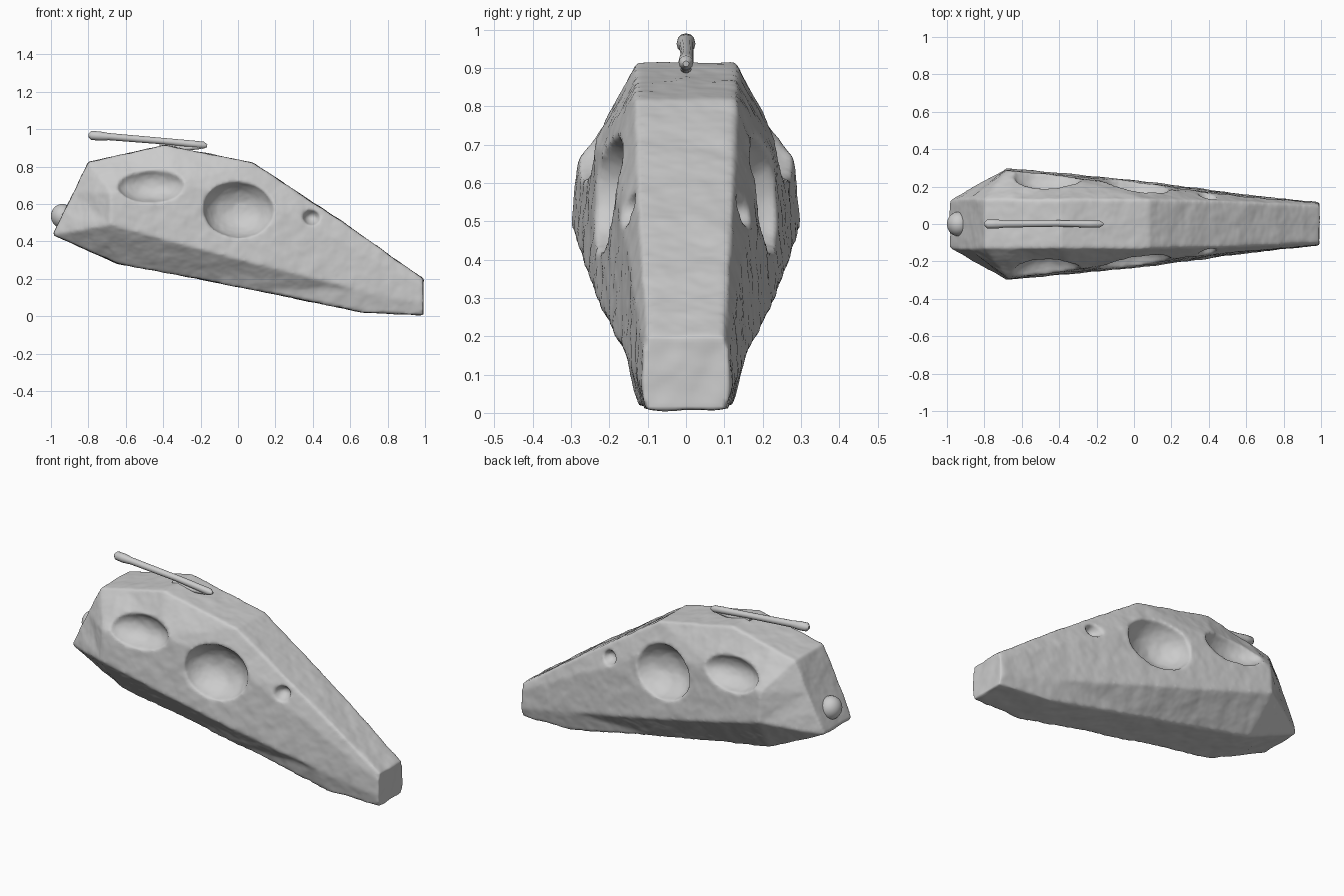
import bpy, bmesh
from mathutils import Vector

if "Cube" in bpy.data.objects:
    bpy.data.objects.remove(bpy.data.objects["Cube"])


def new_object(name, bm):
    bmesh.ops.recalc_face_normals(bm, faces=bm.faces)
    me = bpy.data.meshes.new(name)
    bm.to_mesh(me)
    bm.free()
    ob = bpy.data.objects.new(name, me)
    bpy.context.collection.objects.link(ob)
    return ob


def smooth(ob):
    for p in ob.data.polygons:
        p.use_smooth = True


def ellipsoid(name, loc, size):
    bm = bmesh.new()
    bmesh.ops.create_uvsphere(bm, u_segments=40, v_segments=24, radius=1)
    for v in bm.verts:
        v.co = Vector(a * b + c for a, b, c in zip(v.co, size, loc))
    ob = new_object(name, bm)
    smooth(ob)
    return ob


# Half sections from back to snout: crown edge, shoulder, cheek ridge, underside edge
stations = [
    [(-0.80, .13, .825), (-0.88, .135, .66), (-0.94, .135, .54), (-0.99, .125, .435)],
    [(-0.64, .13, .86), (-0.68, .285, .66), (-0.68, .30, .49), (-0.64, .15, .28)],
    [(-0.39, .13, .915), (-0.32, .24, .71), (-0.30, .265, .385), (-0.30, .135, .217)],
    [(0.08, .13, .82), (0.10, .195, .63), (0.10, .225, .28), (0.10, .13, .137)],
    [(0.55, .12, .51), (0.55, .15, .40), (0.62, .155, .15), (0.66, .125, .022)],
    [(0.99, .10, .20), (0.99, .112, .16), (0.99, .115, .06), (0.99, .105, .006)],
]
bm = bmesh.new()
rings = []
for st in stations:
    loop = st + [(x, -y, z) for x, y, z in reversed(st)]
    rings.append([bm.verts.new(p) for p in loop])
for a, b in zip(rings, rings[1:]):
    for i in range(8):
        j = (i + 1) % 8
        bm.faces.new((a[i], a[j], b[j], b[i]))
bm.faces.new(rings[0])
bm.faces.new(rings[-1])
bmesh.ops.triangulate(bm, faces=bm.faces)
skull = new_object("skull", bm)

# Eye sockets, temporal hollows and nostrils, mirrored
hollows = [
    ("eye_socket", (0.01, .245, .575), (.195, .16, .158)),
    ("temporal_hollow", (-0.46, .285, .71), (.19, .125, .105)),
    ("nostril", (0.395, .175, .53), (.05, .075, .042)),
]
for name, (x, y, z), size in hollows:
    for side in (1, -1):
        cut = ellipsoid(name + "_cutter", (x, y * side, z), size)
        cut.hide_render = True
        cut.hide_set(True)
        mod = skull.modifiers.new(name, 'BOOLEAN')
        mod.operation = 'DIFFERENCE'
        mod.solver = 'EXACT'
        mod.object = cut

# Worn bone surface: fine remesh, soft edges and slight unevenness
rm = skull.modifiers.new("remesh", 'REMESH')
rm.mode = 'VOXEL'
rm.voxel_size = 0.011
rm.use_smooth_shade = True
sm = skull.modifiers.new("soften", 'SMOOTH')
sm.factor = 0.5
sm.iterations = 3
tex = bpy.data.textures.new("bone_grain", 'CLOUDS')
tex.noise_scale = 0.09
dp = skull.modifiers.new("uneven", 'DISPLACE')
dp.texture = tex
dp.mid_level = 0.5
dp.strength = 0.01

# Rounded knob at the back of the skull
ellipsoid("neck_knob", (-0.94, 0, .535), (.06, .065, .065))


def rod(name, points, radius):
    cu = bpy.data.curves.new(name, 'CURVE')
    cu.dimensions = '3D'
    cu.bevel_depth = radius
    cu.bevel_resolution = 4
    cu.use_fill_caps = True
    sp = cu.splines.new('POLY')
    sp.points.add(len(points) - 1)
    for p, (x, y, z, r) in zip(sp.points, points):
        p.co = (x, y, z, 1)
        p.radius = r
    ob = bpy.data.objects.new(name, cu)
    bpy.context.collection.objects.link(ob)


# Thin bone lying along the crown, with a short strut joining it below
rod("crown_bone", [(-0.80, 0, .968, .45), (-0.785, 0, .967, 1.25), (-0.74, 0, .963, 1.3),
                   (-0.69, 0, .96, 1), (-0.40, .003, .936, .9), (-0.24, 0, .920, 1),
                   (-0.185, 0, .914, 1), (-0.165, 0, .911, .4)], .019)
rod("crown_strut", [(-0.42, 0, .912, .8), (-0.29, 0, .897, 1), (-0.20, 0, .905, .8)], .014)
